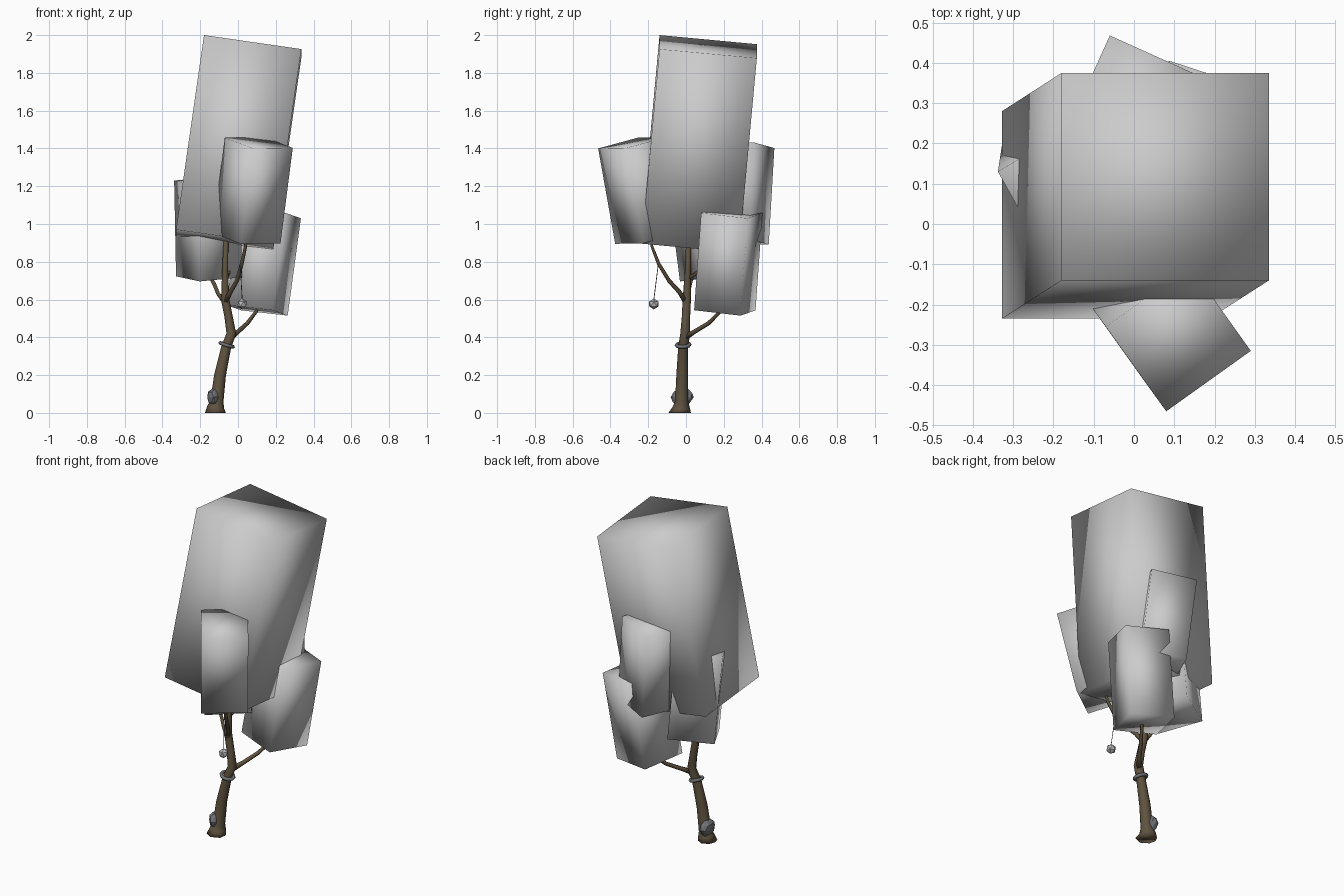
import bpy, bmesh, math, random
from mathutils import Vector

if "Cube" in bpy.data.objects:
    bpy.data.objects.remove(bpy.data.objects["Cube"])

random.seed(4)


def material(name, rgb):
    m = bpy.data.materials.new(name)
    m.diffuse_color = (*rgb, 1)
    m.use_nodes = True
    m.node_tree.nodes["Principled BSDF"].inputs["Base Color"].default_value = m.diffuse_color
    return m


LEAF = material("pale grey foliage", (0.6, 0.6, 0.6))
BARK = material("brown bark", (0.115, 0.085, 0.05))
STONE = material("slate grey", (0.16, 0.165, 0.18))
PALE = material("light grey", (0.5, 0.5, 0.5))


def finish(name, bm, mat, smooth=True):
    bmesh.ops.recalc_face_normals(bm, faces=bm.faces)
    me = bpy.data.meshes.new(name)
    bm.to_mesh(me)
    bm.free()
    for p in me.polygons:
        p.use_smooth = smooth
    me.materials.append(mat)
    ob = bpy.data.objects.new(name, me)
    bpy.context.collection.objects.link(ob)
    return ob


def leaf_block(name, corner, a, b, up):
    """Leaning block: one top corner, two top edges and its upward axis."""
    corner, a, b, up = map(Vector, (corner, a, b, up))
    bm = bmesh.new()
    rings = []
    for base in (corner - up, corner):
        rings.append([bm.verts.new(base + d) for d in (Vector(), a, a + b, b)])
    low, top = rings
    bm.faces.new(low)
    bm.faces.new(top)
    for i in range(4):
        j = (i + 1) % 4
        bm.faces.new((low[i], low[j], top[j], top[i]))
    return finish(name, bm, LEAF)


def limb(name, points, mat=BARK, sides=8):
    """Tapered tube through (x, y, z, radius) points, with capped ends."""
    pos = [Vector(p[:3]) for p in points]
    bm = bmesh.new()
    rings = []
    for i, p in enumerate(pos):
        d = (pos[min(i + 1, len(pos) - 1)] - pos[max(i - 1, 0)]).normalized()
        if i == 0 and p.z == 0:
            d = Vector((0, 0, 1))
        u = Vector((0, 1, 0)).cross(d).normalized()
        v = d.cross(u)
        r = points[i][3]
        rings.append([bm.verts.new(p + r * (math.cos(t) * u + math.sin(t) * v))
                      for t in (2 * math.pi * k / sides for k in range(sides))])
    for lo, hi in zip(rings, rings[1:]):
        for k in range(sides):
            n = (k + 1) % sides
            bm.faces.new((lo[k], lo[n], hi[n], hi[k]))
    bm.faces.new(rings[0])
    bm.faces.new(rings[-1])
    return finish(name, bm, mat)


# Foliage blocks
leaf_block("main_foliage", (-0.18, -0.14, 2.0), (0.515, 0, -0.074),
           (0, 0.515, -0.048), (0.148, 0.095, 1.03))
leaf_block("front_foliage", (0.08, -0.465, 1.40), (0.21, 0.15, 0.003),
           (-0.15, 0.21, 0.057), (0.065, -0.09, 0.505))
leaf_block("right_foliage", (0.333, 0.325, 1.03), (-0.245, 0.08, 0.0275),
           (-0.08, -0.245, 0.0285), (0.07, 0.037, 0.515))
leaf_block("back_foliage", (-0.06, 0.468, 1.402), (0.235, -0.106, 0.029),
           (-0.106, -0.235, 0.003), (-0.05, 0.03, 0.51))
leaf_block("left_foliage", (-0.338, 0.13, 1.23), (0.223, 0.134, 0.022),
           (0.126, -0.227, -0.027), (-0.01, -0.065, 0.507))

# Trunk with flared, uneven foot
trunk = limb("trunk", [(-0.122, -0.027, 0, 0.068), (-0.118, -0.025, 0.028, 0.046),
                       (-0.112, -0.023, 0.06, 0.035), (-0.095, -0.02, 0.2, 0.031),
                       (-0.062, -0.015, 0.35, 0.026), (-0.035, -0.004, 0.42, 0.026),
                       (-0.05, 0.0, 0.51, 0.022), (-0.068, 0.004, 0.6, 0.022),
                       (-0.068, 0.01, 0.75, 0.016), (-0.062, 0.015, 1.0, 0.011)])
for v in trunk.data.vertices:
    if v.co.z < 0.01:
        k = random.uniform(0.75, 1.18)
        v.co.x = -0.122 + (v.co.x + 0.122) * k
        v.co.y = -0.027 + (v.co.y + 0.027) * k * 0.85

# Branches reaching into the blocks
limb("right_branch", [(-0.04, -0.005, 0.40, 0.017), (0.0, 0.045, 0.43, 0.012),
                      (0.05, 0.12, 0.475, 0.011), (0.095, 0.18, 0.535, 0.009),
                      (0.13, 0.22, 0.60, 0.007)], sides=6)
limb("left_branch", [(-0.068, 0.0, 0.585, 0.014), (-0.105, 0.012, 0.63, 0.010),
                     (-0.125, 0.022, 0.68, 0.010), (-0.165, 0.04, 0.75, 0.008)], sides=6)
limb("front_branch", [(-0.068, 0.0, 0.585, 0.015), (-0.04, -0.035, 0.64, 0.012),
                      (-0.005, -0.09, 0.70, 0.011), (0.02, -0.145, 0.79, 0.010),
                      (0.04, -0.18, 0.88, 0.008), (0.045, -0.19, 0.95, 0.007)], sides=6)
limb("back_branch", [(-0.068, 0.008, 0.71, 0.010), (-0.05, 0.05, 0.735, 0.008),
                     (-0.03, 0.16, 0.85, 0.007), (-0.02, 0.26, 0.96, 0.005)], sides=6)

# Ring around the trunk
bpy.ops.mesh.primitive_torus_add(major_segments=12, minor_segments=6, major_radius=0.035,
                                 minor_radius=0.010, location=(-0.06, -0.015, 0.36),
                                 rotation=(0.05, 0.3, 0))
ring = bpy.context.object
ring.name = "trunk_ring"
ring.data.materials.append(STONE)
bpy.ops.object.shade_smooth()

# Lumpy stone against the foot of the trunk
bm = bmesh.new()
bmesh.ops.create_icosphere(bm, subdivisions=2, radius=1)
for v in bm.verts:
    k = random.uniform(0.88, 1.08)
    v.co = Vector((-0.130 + 0.034 * k * v.co.x, -0.02 + 0.058 * k * v.co.y,
                   0.083 + 0.053 * k * v.co.z))
finish("foot_stone", bm, STONE, smooth=False)

# Hanging bauble and its string
bm = bmesh.new()
bmesh.ops.create_icosphere(bm, subdivisions=1, radius=0.029)
bmesh.ops.translate(bm, verts=bm.verts, vec=(0.022, -0.17, 0.577))
finish("bauble", bm, PALE, smooth=False)
limb("bauble_string", [(0.022, -0.17, 0.6, 0.002), (0.012, -0.147, 0.785, 0.002)], STONE, 4)
